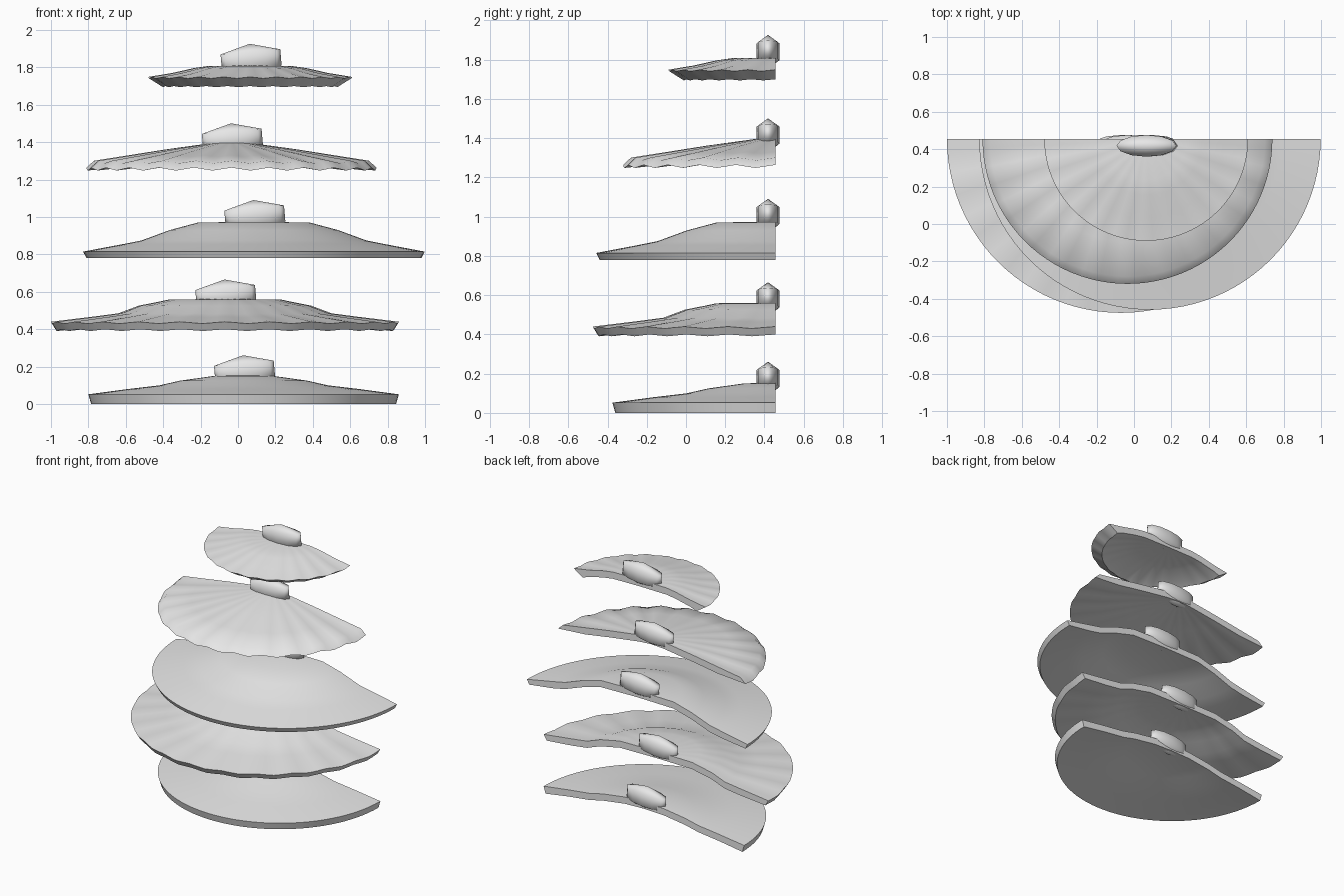
import bpy, bmesh, math

BACK_Y = 0.455      # flat wall side shared by all caps
SEGMENTS = 48       # around each half disc

old = bpy.data.objects.get("Cube")
if old:
    bpy.data.objects.remove(old, do_unlink=True)

grey = bpy.data.materials.new("pale grey")
grey.use_nodes = True
grey.diffuse_color = (0.8, 0.8, 0.8, 1)
grey.node_tree.nodes["Principled BSDF"].inputs["Base Color"].default_value = (0.8, 0.8, 0.8, 1)


def finish(bm, name):
    bmesh.ops.recalc_face_normals(bm, faces=bm.faces)
    mesh = bpy.data.meshes.new(name)
    bm.to_mesh(mesh)
    bm.free()
    mesh.materials.append(grey)
    obj = bpy.data.objects.new(name, mesh)
    bpy.context.collection.objects.link(obj)
    bpy.ops.object.select_all(action='DESELECT')
    obj.select_set(True)
    bpy.context.view_layer.objects.active = obj
    bpy.ops.object.shade_smooth_by_angle(angle=math.radians(35))
    return obj


def shelf_cap(name, cx, base, profile, rim, waves, thick=0.05):
    """Half-disc shell: top profile, slanted rim, parallel underside, flat back."""
    outer = profile[-1][0]
    under = [(r, z - thick) for r, z in profile[:-1]] + [rim]
    bm = bmesh.new()

    def sheet(points):
        rows = []
        for i in range(SEGMENTS + 1):
            a = math.pi * i / SEGMENTS
            row = []
            for r, z in points:
                ripple = waves * math.cos(24 * a) * (r / outer) ** 2
                row.append(bm.verts.new((cx - r * math.cos(a),
                                         BACK_Y - r * math.sin(a),
                                         base + z + ripple)))
            rows.append(row)
        for a, b in zip(rows, rows[1:]):
            for j in range(len(points) - 1):
                bm.faces.new((a[j], a[j + 1], b[j + 1], b[j]))
        return rows

    top, bottom = sheet(profile), sheet(under)
    # outer rim
    for i in range(SEGMENTS):
        bm.faces.new((top[i][-1], top[i + 1][-1], bottom[i + 1][-1], bottom[i][-1]))
    # flat back strips
    for k in (0, SEGMENTS):
        for j in range(len(profile) - 1):
            bm.faces.new((top[k][j], top[k][j + 1], bottom[k][j + 1], bottom[k][j]))
    bmesh.ops.remove_doubles(bm, verts=bm.verts, dist=0.0005)
    return finish(bm, name)


def knob(name, cx, z):
    """Squashed faceted bead, slightly tilted, set in the back edge."""
    bm = bmesh.new()
    bmesh.ops.create_uvsphere(bm, u_segments=12, v_segments=3, radius=1)
    obj = finish(bm, name)
    for p in obj.data.polygons:
        p.use_smooth = True
    for e in obj.data.edges:
        e.use_edge_sharp = False
    obj.scale = (0.185, 0.067, 0.086)
    obj.rotation_euler = (0, math.radians(-5), 0)
    obj.location = (cx + 0.005, 0.418, z)


# name, centre x, base z, top profile (radius, height), rim bottom, ripple, knob z
caps = [
    ("bottom", 0.03, 0.0,
     [(0, .155), (.16, .15), (.34, .125), (.45, .1), (.62, .08), (.83, .052)], (.815, 0), 0, .175),
    ("lower", -0.07, 0.395,
     [(0, .167), (.3, .163), (.36, .15), (.46, .13), (.57, .088), (.7, .07), (.93, .04)], (.905, 0), .005, .58),
    ("middle", 0.085, 0.78,
     [(0, .195), (.3, .19), (.45, .15), (.6, .095), (.7, .075), (.913, .035)], (.895, 0), 0, 1.005),
    ("upper", -0.035, 1.256,
     [(0, .147), (.1, .14), (.35, .104), (.55, .07), (.735, .038)], (.775, 0), .007, 1.415),
    ("top", 0.065, 1.697,
     [(0, .113), (.22, .11), (.3, .098), (.42, .07), (.545, .048)], (.47, 0), .004, 1.84),
]
for name, cx, base, profile, rim, waves, knob_z in caps:
    shelf_cap(name + "_cap", cx, base, profile, rim, waves)
    knob(name + "_knob", cx, knob_z)
